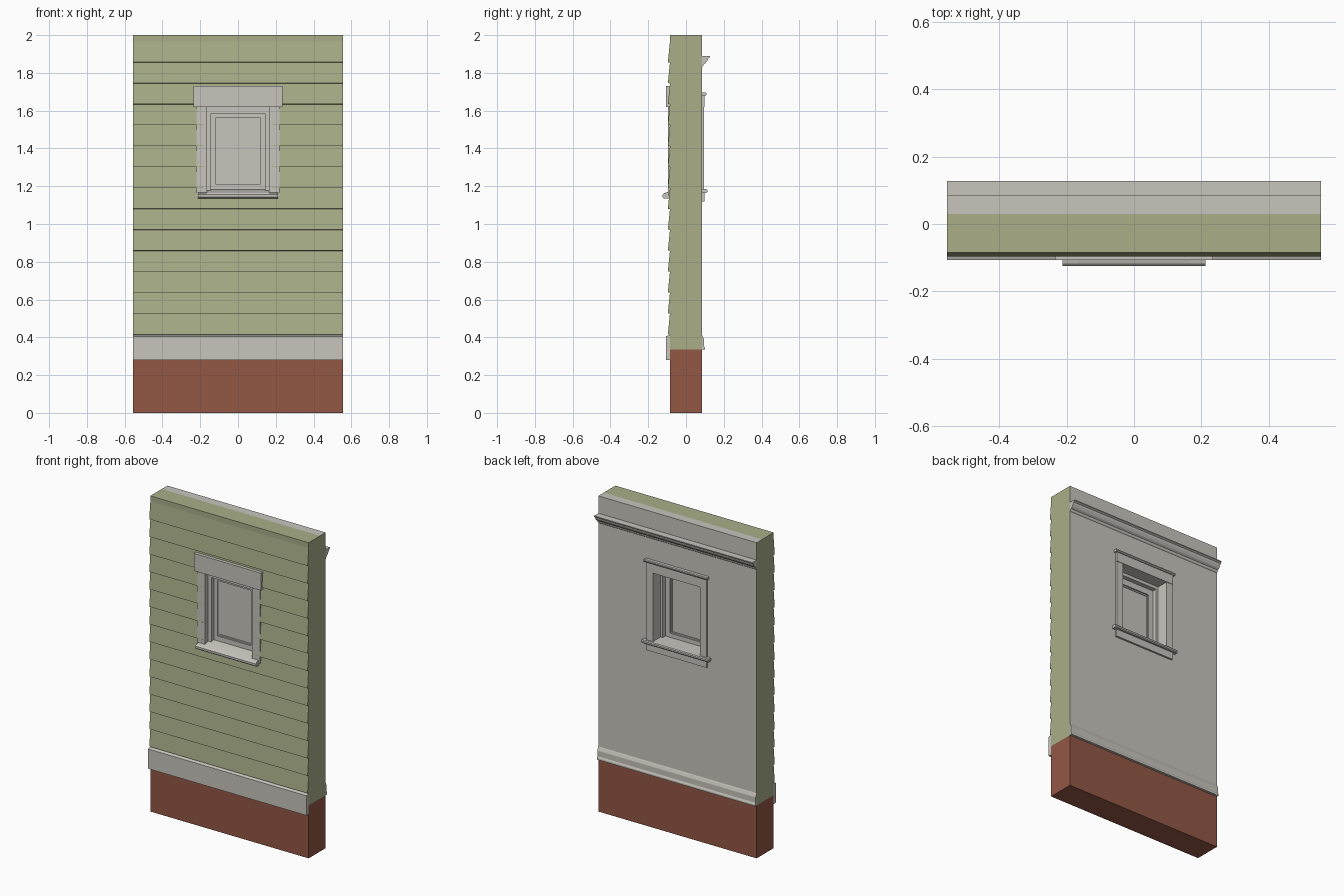
import bpy, bmesh

if "Cube" in bpy.data.objects:
    bpy.data.objects.remove(bpy.data.objects["Cube"])


def material(name, rgb):
    m = bpy.data.materials.new(name)
    m.use_nodes = True
    m.diffuse_color = (*rgb, 1)
    m.node_tree.nodes["Principled BSDF"].inputs["Base Color"].default_value = (*rgb, 1)
    return m


GREEN = material("sage_green", (0.40, 0.43, 0.25))
TRIM = material("warm_grey", (0.58, 0.56, 0.51))
BRICK = material("brick_red", (0.29, 0.095, 0.06))
HALF = 0.555       # half width of the wall
DEEP = 0.085       # half depth of the wall
OPEN_X, OPEN_LOW, OPEN_HIGH = 0.165, 1.17, 1.62


def finish(name, bm, mat):
    bmesh.ops.recalc_face_normals(bm, faces=bm.faces)
    mesh = bpy.data.meshes.new(name)
    bm.to_mesh(mesh)
    bm.free()
    mesh.materials.append(mat)
    obj = bpy.data.objects.new(name, mesh)
    bpy.context.scene.collection.objects.link(obj)
    return obj


def extrusion(name, profile, half, mat, centre=0):
    """Sweep a (y, z) profile along x."""
    bm = bmesh.new()
    face = bm.faces.new([bm.verts.new((centre - half, y, z)) for y, z in profile])
    new = bmesh.ops.extrude_face_region(bm, geom=[face])["geom"]
    bmesh.ops.translate(bm, vec=(2 * half, 0, 0),
                        verts=[v for v in new if isinstance(v, bmesh.types.BMVert)])
    return finish(name, bm, mat)


def box(name, half, y0, y1, z0, z1, mat, centre=0):
    return extrusion(name, [(y0, z0), (y1, z0), (y1, z1), (y0, z1)], half, mat, centre)


def ring(name, outer, inner, y0, y1, mat):
    """Rectangular frame; outer and inner are (half width, bottom, top)."""
    bm = bmesh.new()
    loops = []
    for (w, low, high), y in ((outer, y0), (inner, y0), (inner, y1), (outer, y1)):
        loops.append([bm.verts.new((x, y, z)) for x, z in
                      ((-w, low), (w, low), (w, high), (-w, high))])
    for a, b in zip(loops, loops[1:] + loops[:1]):
        for i in range(4):
            j = (i + 1) % 4
            bm.faces.new((a[i], a[j], b[j], b[i]))
    return finish(name, bm, mat)


def cut_opening(obj):
    cutter = box("opening_cutter", OPEN_X + 0.015, -0.3, 0.3,
                 OPEN_LOW - 0.02, OPEN_HIGH + 0.02, GREEN)
    mod = obj.modifiers.new("opening", "BOOLEAN")
    mod.operation, mod.solver, mod.object = "DIFFERENCE", "EXACT", cutter
    bpy.context.view_layer.update()
    graph = bpy.context.evaluated_depsgraph_get()
    mesh = bpy.data.meshes.new_from_object(obj.evaluated_get(graph))
    obj.modifiers.clear()
    obj.data = mesh
    bpy.data.objects.remove(cutter)


# Foundation
box("foundation", HALF, -DEEP, DEEP, 0, 0.335, BRICK)

# Lapped siding on a solid core
PITCH, LAPS, FIRST = 0.1108, 14, 0.415
profile = [(0.03, 2), (0.03, 0.335), (-DEEP, 0.335)]
for i in range(LAPS):
    z = FIRST + i * PITCH
    profile += [(-DEEP, z), (-0.096, z + 0.001)]
profile += [(-DEEP, FIRST + LAPS * PITCH), (-DEEP, 2)]
siding = extrusion("lapped_siding", profile, HALF, GREEN)
cut_opening(siding)

# Inner wall lining, with the end faces matching the siding
plaster = box("inner_wall", HALF, 0.03, DEEP, 0.335, 2, TRIM)
cut_opening(plaster)
plaster.data.materials.append(GREEN)
for face in plaster.data.polygons:
    if abs(face.normal.x) > 0.9 and abs(face.center.x) > HALF - 0.01:
        face.material_index = 1

# Full-width trim
extrusion("front_skirt_board", [(-DEEP, 0.28), (-0.107, 0.28), (-0.107, 0.405),
                                (-DEEP, 0.413)], HALF, TRIM)
extrusion("baseboard", [(DEEP, 0.335), (0.1, 0.335), (0.1, 0.345), (0.095, 0.355),
                        (0.095, 0.39), (0.089, 0.405), (DEEP, 0.413)], HALF, TRIM)
extrusion("crown_moulding", [(DEEP, 1.83), (0.09, 1.835), (0.093, 1.845), (0.104, 1.852),
                             (0.114, 1.866), (0.118, 1.878), (0.128, 1.884),
                             (0.128, 1.89), (DEEP, 1.89)], HALF, TRIM)

# Window lining and stepped stops
opening = (OPEN_X, OPEN_LOW, OPEN_HIGH)
ring("window_lining", (0.18, 1.15, 1.64), opening, -0.09, DEEP, TRIM)
ring("outer_stop", opening, (0.142, 1.175, 1.585), -0.065, -0.04, TRIM)
ring("inner_stop", opening, (0.15, 1.18, 1.6), -0.04, 0.02, TRIM)

# Sash and pane
ring("sash", (0.15, 1.175, 1.6), (0.118, 1.212, 1.562), -0.038, -0.008, TRIM)
ring("glazing_bead", (0.118, 1.212, 1.562), (0.11, 1.22, 1.554), -0.03, -0.016, TRIM)
box("window_pane", 0.112, -0.026, -0.02, 1.215, 1.56, TRIM)

# Front casing and sill
box("front_head_casing", 0.235, -0.107, -DEEP, OPEN_HIGH, 1.73, TRIM)
extrusion("front_sill", [(-0.04, 1.15), (-DEEP, 1.135), (-0.117, 1.135), (-0.125, 1.142),
                         (-0.125, 1.155), (-0.117, 1.163), (-DEEP, 1.172), (-0.04, 1.182)],
          OPEN_X, TRIM)
extrusion("front_sill_nose", [(-DEEP, 1.135), (-0.117, 1.135), (-0.125, 1.142),
                              (-0.125, 1.155), (-0.117, 1.163), (-DEEP, 1.17)], 0.212, TRIM)

# Back casing, cap, stool and apron
box("back_head_casing", 0.212, DEEP, 0.099, OPEN_HIGH, 1.685, TRIM)
extrusion("back_head_cap", [(DEEP, 1.68), (0.104, 1.68), (0.109, 1.686), (0.109, 1.692),
                            (0.104, 1.696), (DEEP, 1.696)], 0.222, TRIM)
extrusion("back_stool", [(-0.008, 1.165), (0.108, 1.165), (0.113, 1.17), (0.113, 1.18),
                         (0.108, 1.185), (-0.008, 1.185)], OPEN_X, TRIM)
extrusion("back_stool_nose", [(DEEP, 1.165), (0.108, 1.165), (0.113, 1.17), (0.113, 1.18),
                              (0.108, 1.185), (DEEP, 1.185)], 0.235, TRIM)
box("back_apron", 0.212, DEEP, 0.097, 1.12, 1.165, TRIM)
for side, x in (("right", -1), ("left", 1)):
    box(side + "_front_casing", 0.028, -0.0955, -DEEP, 1.15, OPEN_HIGH, TRIM, x * 0.193)
    box(side + "_back_casing", 0.0225, DEEP, 0.096, 1.185, OPEN_HIGH, TRIM, x * 0.1875)
